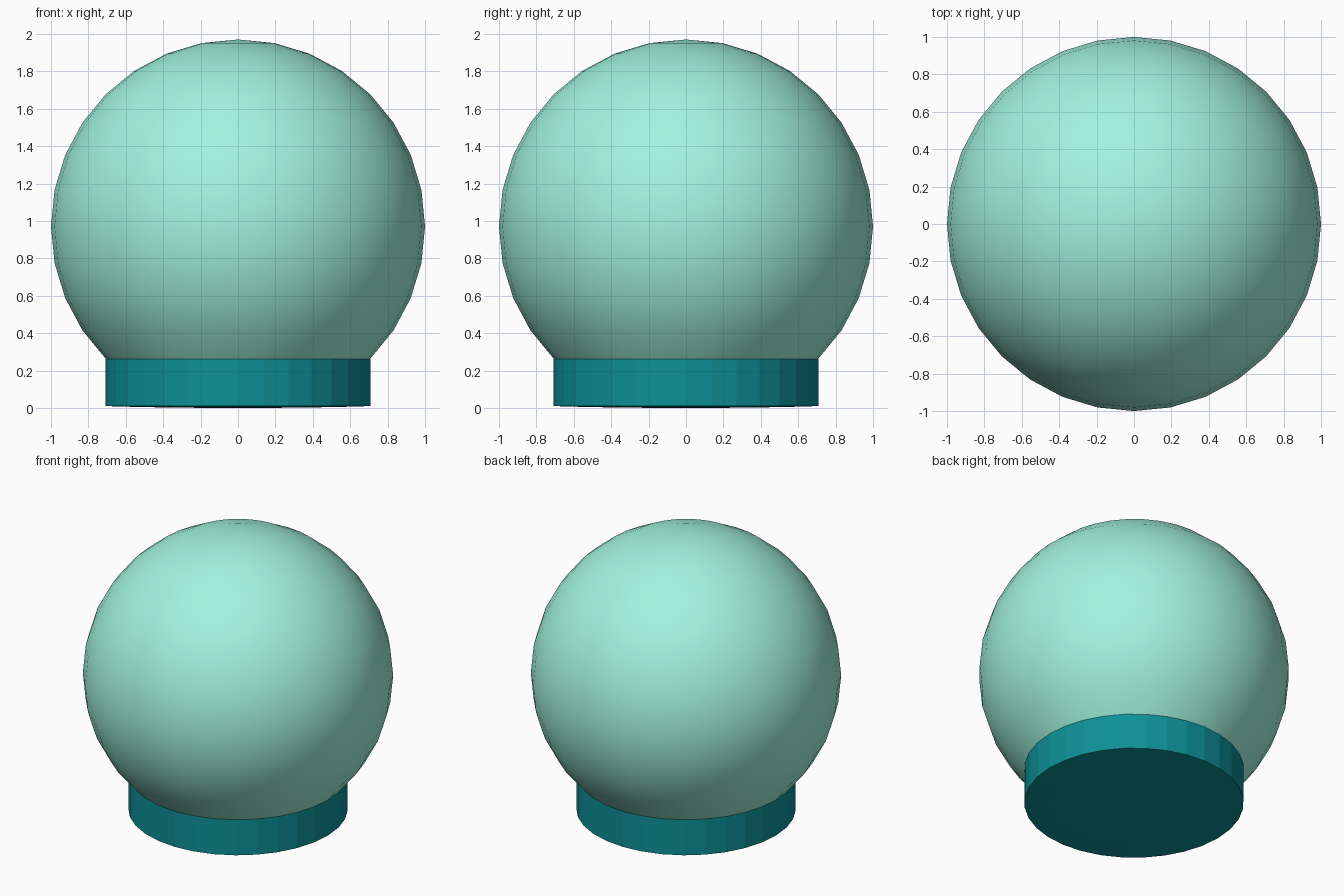
import bpy, bmesh
from math import sin, cos, pi, radians

if "Cube" in bpy.data.objects:
    bpy.data.objects.remove(bpy.data.objects["Cube"])

SIDES = 32
CENTRE = 0.97
STEP = pi / 16


def lathe(name, profile, colour, smooth):
    """Revolve an (r, z) profile, listed from top to bottom, around z."""
    bm = bmesh.new()
    verts = [bm.verts.new((r, 0, z)) for r, z in profile]
    edges = [bm.edges.new(pair) for pair in zip(verts, verts[1:])]
    bmesh.ops.spin(bm, geom=verts + edges, cent=(0, 0, 0), axis=(0, 0, 1),
                   angle=2 * pi, steps=SIDES, use_duplicate=False)
    bmesh.ops.remove_doubles(bm, verts=bm.verts, dist=0.0005)
    # Point every face away from the middle of the part
    for f in bm.faces:
        f.normal_update()
        c = f.calc_center_median()
        c.z -= profile[0][1] if not smooth else CENTRE
        if f.normal.dot(c) < 0:
            f.normal_flip()
    mesh = bpy.data.meshes.new(name)
    bm.to_mesh(mesh)
    bm.free()
    mesh.shade_smooth() if smooth else mesh.shade_flat()
    mat = bpy.data.materials.new(name + "_colour")
    mat.diffuse_color = colour
    mat.use_nodes = True
    mat.node_tree.nodes["Principled BSDF"].inputs["Base Color"].default_value = mat.diffuse_color
    mesh.materials.append(mat)
    obj = bpy.data.objects.new(name, mesh)
    bpy.context.collection.objects.link(obj)
    return obj


# Clear globe: sphere rings from the pole down to 45 degrees below the equator
globe = [(sin(i * STEP), CENTRE + cos(i * STEP)) for i in range(13)]
lathe("glass_globe", globe, (0.36, 0.9, 0.73, 0.85), True)

# Base: straight wall from the globe's rim, closed by a barely domed underside
rim_r, rim_z = globe[-1]
DOME = 0.01
cap = [(sin(i * STEP), DOME * (1 - (-cos(i * STEP) - cos(pi / 4)) / (1 - cos(pi / 4))))
       for i in range(12, 17)]
lathe("base", [(rim_r, rim_z)] + cap, (0.004, 0.28, 0.31, 1), False)
